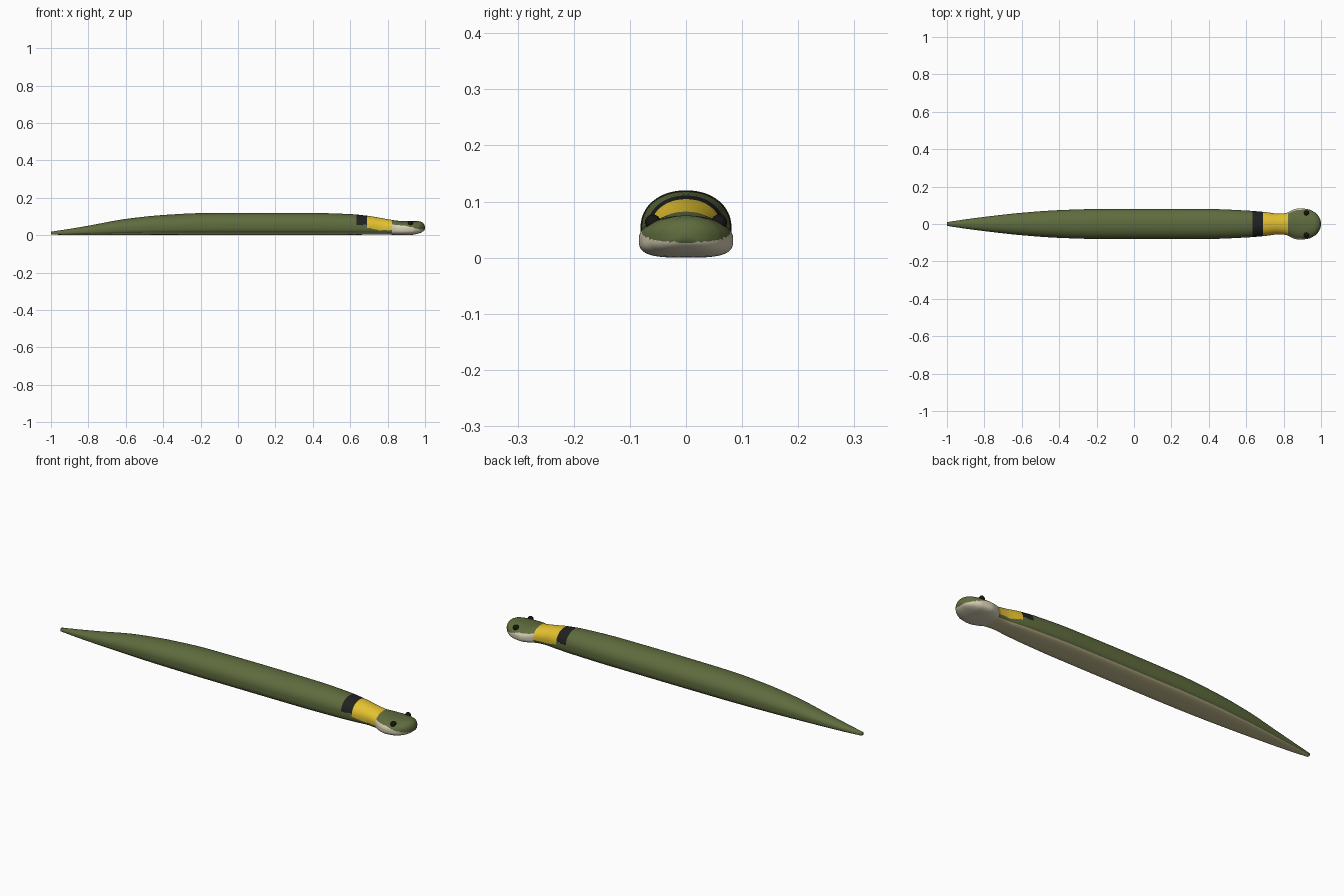
import bpy, bmesh, math

if "Cube" in bpy.data.objects:
    bpy.data.objects.remove(bpy.data.objects["Cube"])


def material(name, rgb):
    m = bpy.data.materials.new(name)
    m.diffuse_color = (*rgb, 1)
    m.use_nodes = True
    m.node_tree.nodes["Principled BSDF"].inputs["Base Color"].default_value = m.diffuse_color
    return m


green = material("olive_green", (0.115, 0.148, 0.048))
tan = material("belly_cream", (0.60, 0.54, 0.30))
cream = material("cream", (0.66, 0.61, 0.45))
yellow = material("yellow", (0.78, 0.54, 0.030))
black = material("band_black", (0.014, 0.015, 0.014))
eye_black = material("eye_black", (0.007, 0.007, 0.007))

# Stations along the body: x, half width, bottom z, top z
STATIONS = [
    (-1.0, 0.010, 0.003, 0.019), (-0.9, 0.025, 0.002, 0.034),
    (-0.8, 0.038, 0.002, 0.051), (-0.6, 0.060, 0.002, 0.087),
    (-0.4, 0.074, 0.002, 0.108), (-0.2, 0.080, 0.002, 0.118),
    (0.1, 0.081, 0.002, 0.120), (0.4, 0.080, 0.002, 0.119),
    (0.6, 0.072, 0.002, 0.113), (0.7, 0.064, 0.003, 0.103),
    (0.77, 0.056, 0.004, 0.091), (0.81, 0.058, 0.003, 0.084),
    (0.85, 0.076, 0.001, 0.078), (0.885, 0.084, 0.000, 0.075),
    (0.93, 0.079, 0.002, 0.075), (0.965, 0.063, 0.009, 0.075),
    (0.985, 0.044, 0.017, 0.069), (0.996, 0.024, 0.026, 0.057),
    (1.0, 0.008, 0.034, 0.046),
]
# Height of the cream jaw line along the head
JAW = [(0.82, 0.058), (0.90, 0.051), (0.95, 0.036), (1.001, 0.027)]


def slope(i, k):
    # Limited tangent, so the profile never overshoots its stations
    if i in (0, len(STATIONS) - 1):
        return 0.0 if i else (STATIONS[1][k] - STATIONS[0][k]) / (STATIONS[1][0] - STATIONS[0][0])
    a, b, c = STATIONS[i - 1:i + 2]
    l, r = (b[k] - a[k]) / (b[0] - a[0]), (c[k] - b[k]) / (c[0] - b[0])
    return 2 * l * r / (l + r) if l * r > 0 else 0.0


def profile(x, k):
    i = max(j for j in range(len(STATIONS) - 1) if STATIONS[j][0] <= x)
    a, b = STATIONS[i], STATIONS[i + 1]
    h = b[0] - a[0]
    t = (x - a[0]) / h
    if i == len(STATIONS) - 2:
        return a[k] + (b[k] - a[k]) * t
    return ((2 * t**3 - 3 * t**2 + 1) * a[k] + (t**3 - 2 * t**2 + t) * h * slope(i, k)
            + (3 * t**2 - 2 * t**3) * b[k] + (t**3 - t**2) * h * slope(i + 1, k))


def jaw_line(x):
    for a, b in zip(JAW, JAW[1:]):
        if x <= b[0]:
            return a[1] + (b[1] - a[1]) * (x - a[0]) / (b[0] - a[0])
    return JAW[-1][1]


def paint(c):
    # Colour of a face from its place along and around the snake
    x, y, z = c
    lo, hi = profile(min(x, 0.999), 2), profile(min(x, 0.999), 3)
    if x > 0.8225:
        return 2 if z < jaw_line(x) else 0
    if z < lo + 0.125 * (hi - lo):
        return 1
    if x > 0.69 and z > max(0.027, 0.042 - 0.25 * (x - 0.69)):
        return 3
    if 0.6325 < x < 0.69 and z > 0.055:
        return 4
    return 0


# Body and head: one lofted skin, arched above and flattened below
SIDES = 96
xs = [-1 + 0.02 * i for i in range(81)]
xs += [0.61 + 0.0025 * i for i in range(1, 150)] + [0.985, 0.988, 0.992, 0.996, 0.998, 1.0]
bm = bmesh.new()
rings = []
for x in xs:
    w, lo, hi = (profile(x, k) for k in (1, 2, 3))
    mid = lo + 0.44 * (hi - lo)
    ring = []
    for s in range(SIDES):
        a = 2 * math.pi * s / SIDES
        c, d = math.cos(a), math.sin(a)
        p = 0.95 if d >= 0 else 0.62
        y = w * math.copysign(abs(c) ** p, c)
        z = mid + ((hi - mid) * abs(d) ** p if d >= 0 else -(mid - lo) * abs(d) ** p)
        ring.append(bm.verts.new((x, y, z)))
    rings.append(ring)
for r, q in zip(rings, rings[1:]):
    for s in range(SIDES):
        n = (s + 1) % SIDES
        bm.faces.new((r[s], q[s], q[n], r[n]))
bm.faces.new(rings[0])
bm.faces.new(rings[-1])
bmesh.ops.recalc_face_normals(bm, faces=bm.faces)
for f in bm.faces:
    f.smooth = True
    f.material_index = paint(f.calc_center_median())
mesh = bpy.data.meshes.new("snake_body")
bm.to_mesh(mesh)
bm.free()
for m in (green, tan, cream, yellow, black):
    mesh.materials.append(m)
bpy.context.collection.objects.link(bpy.data.objects.new("snake_body", mesh))

# Eyes
for side, name in ((-1, "eye_right"), (1, "eye_left")):
    bpy.ops.mesh.primitive_uv_sphere_add(segments=24, ring_count=12, radius=0.014,
                                         location=(0.922, side * 0.059, 0.063))
    eye = bpy.context.object
    eye.name = name
    eye.data.materials.append(eye_black)
    bpy.ops.object.shade_smooth()
